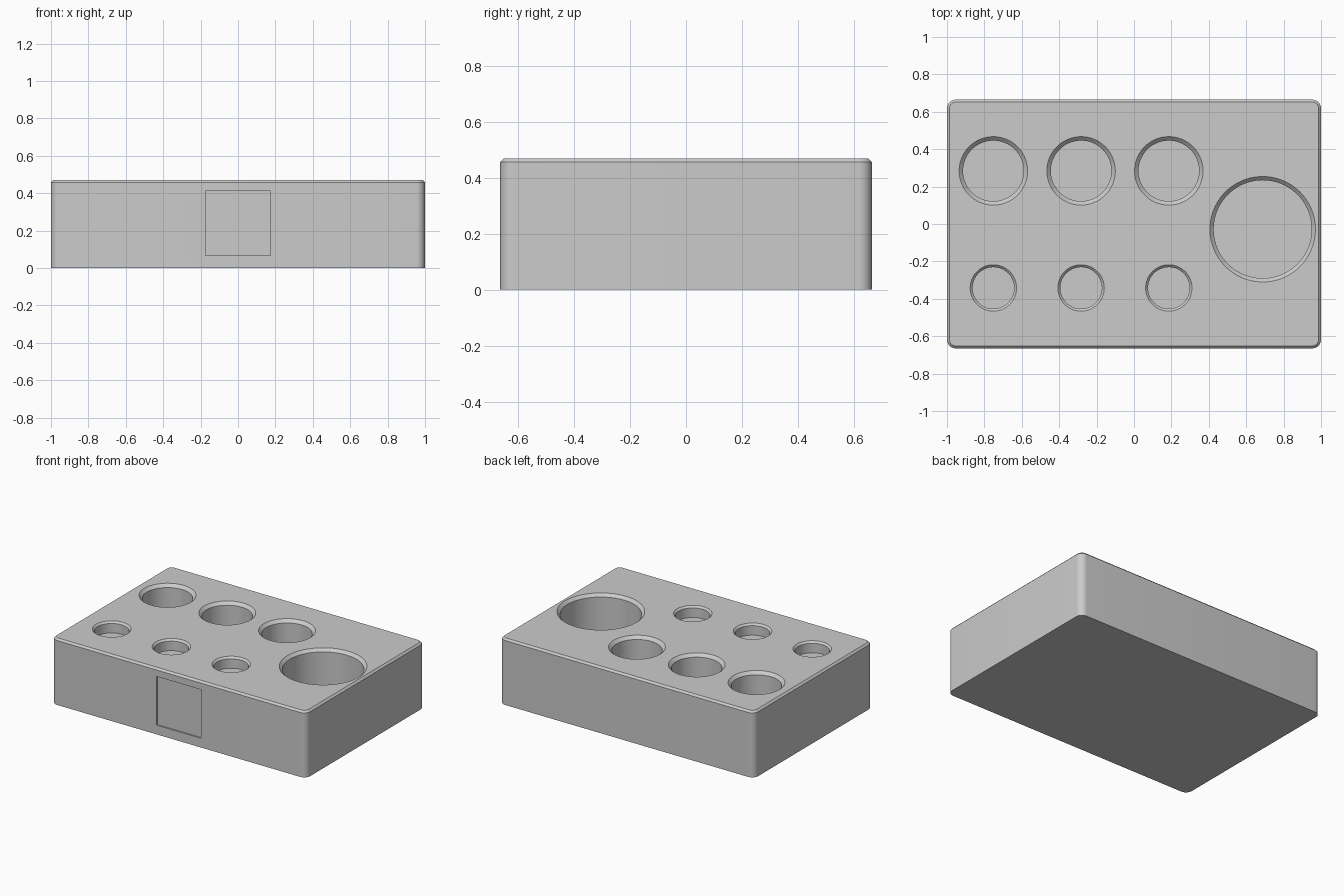
import bpy
import bmesh
import math
from mathutils import Matrix, Vector

WIDTH, DEPTH, HEIGHT = 2.0, 1.33, 0.47

old = bpy.data.objects.get("Cube")
if old:
    bpy.data.objects.remove(old, do_unlink=True)

grey = bpy.data.materials.new("plain grey")
grey.use_nodes = True
grey.diffuse_color = (0.6, 0.6, 0.6, 1)
grey.node_tree.nodes["Principled BSDF"].inputs["Base Color"].default_value = (0.6, 0.6, 0.6, 1)


def make_object(name, bm):
    bmesh.ops.recalc_face_normals(bm, faces=bm.faces)
    mesh = bpy.data.meshes.new(name)
    bm.to_mesh(mesh)
    bm.free()
    mesh.materials.append(grey)
    obj = bpy.data.objects.new(name, mesh)
    bpy.context.collection.objects.link(obj)
    return obj


def box(size, centre):
    bm = bmesh.new()
    scale = Matrix.Diagonal((*size, 1))
    bmesh.ops.create_cube(bm, size=1, matrix=Matrix.Translation(centre) @ scale)
    return bm


def pocket_cutter(x, y, radius, rim, depth):
    """Round pocket with a 45 degree rim, turned from a stepped profile."""
    above = 0.05
    profile = [(0, above), (radius + rim + above, above), (radius, -rim),
               (radius, -depth), (0, -depth)]
    bm = bmesh.new()
    verts = [bm.verts.new((r, 0, z)) for r, z in profile]
    edges = [bm.edges.new(pair) for pair in zip(verts, verts[1:])]
    bmesh.ops.spin(bm, geom=verts + edges, cent=(0, 0, 0), axis=(0, 0, 1),
                   angle=math.tau, steps=96)
    bmesh.ops.remove_doubles(bm, verts=bm.verts, dist=0.0001)
    bmesh.ops.translate(bm, verts=bm.verts, vec=(x, y, HEIGHT))
    return make_object("pocket_cutter", bm)


def cut(target, cutter):
    mod = target.modifiers.new("cut", 'BOOLEAN')
    mod.operation = 'DIFFERENCE'
    mod.solver = 'EXACT'
    mod.object = cutter
    bpy.context.view_layer.objects.active = target
    bpy.ops.object.modifier_apply(modifier=mod.name)
    bpy.data.objects.remove(cutter, do_unlink=True)


# Block with rounded upright corners and a chamfered top edge
bm = box((WIDTH, DEPTH, HEIGHT), Vector((0, 0, HEIGHT / 2)))
upright = [e for e in bm.edges if abs(e.verts[0].co.z - e.verts[1].co.z) > 0.1]
bmesh.ops.bevel(bm, geom=upright, offset=0.047, segments=10, profile=0.5,
                affect='EDGES')
top = [e for e in bm.edges if all(v.co.z > HEIGHT - 0.001 for v in e.verts)]
bmesh.ops.bevel(bm, geom=top, offset=0.013, segments=1, affect='EDGES')
block = make_object("holder_block", bm)

# Three medium pockets at the back, three small ones at the front
for x in (-0.752, -0.283, 0.186):
    cut(block, pocket_cutter(x, 0.284, 0.162, 0.021, 0.25))
    cut(block, pocket_cutter(x, -0.342, 0.111, 0.013, 0.08))

# Large pocket on one side
cut(block, pocket_cutter(0.688, -0.028, 0.262, 0.02, 0.255))

# Shallow square label recess in the front face
recess = box((0.35, 0.02, 0.345), Vector((0, -DEPTH / 2, 0.238)))
cut(block, make_object("recess_cutter", recess))

bpy.ops.object.select_all(action='DESELECT')
block.select_set(True)
bpy.context.view_layer.objects.active = block
bpy.ops.object.shade_smooth_by_angle(angle=math.radians(30))
